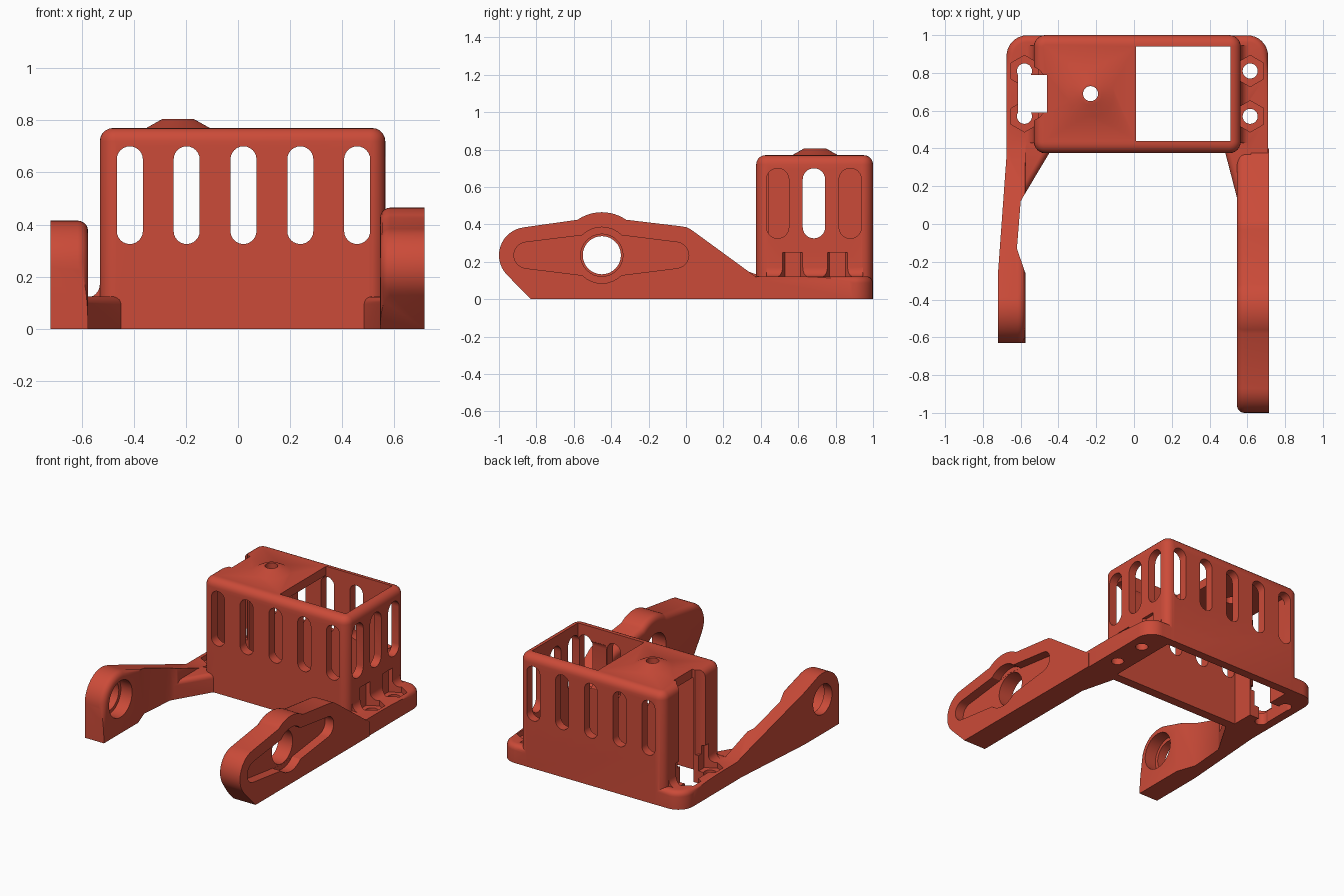
import bpy, bmesh
from math import sin, cos, radians

if "Cube" in bpy.data.objects:
    bpy.data.objects.remove(bpy.data.objects["Cube"])

AX = {'x': lambda a, b, h: (h, a, b), 'y': lambda a, b, h: (a, h, b), 'z': lambda a, b, h: (a, b, h)}


def arc(cx, cy, r, a0, a1, n=12):
    return [(cx + r * cos(radians(a0 + (a1 - a0) * i / n)),
             cy + r * sin(radians(a0 + (a1 - a0) * i / n))) for i in range(n + 1)]


def circle(cx, cy, r, n=32):
    return arc(cx, cy, r, 0, 360, n)[:-1]


def slot(cx, z0, z1, r):
    return arc(cx, z1 - r, r, 0, 180) + arc(cx, z0 + r, r, 180, 360)


def rect(x0, x1, y0, y1):
    return [(x0, y0), (x1, y0), (x1, y1), (x0, y1)]


def prism(name, pts, axis, lo, hi, bevel=0, pick=None):
    """Extrude a 2D profile along an axis; optionally round the edges chosen by pick."""
    bm = bmesh.new()
    rows = [[bm.verts.new(AX[axis](a, b, h)) for a, b in pts] for h in (lo, hi)]
    bm.faces.new(rows[0])
    bm.faces.new(rows[1])
    n = len(pts)
    for i in range(n):
        j = (i + 1) % n
        bm.faces.new((rows[0][i], rows[0][j], rows[1][j], rows[1][i]))
    bmesh.ops.recalc_face_normals(bm, faces=bm.faces)
    if bevel:
        edges = [e for e in bm.edges if all(pick(v.co) for v in e.verts)]
        bmesh.ops.bevel(bm, geom=edges, offset=bevel, segments=5, profile=0.5,
                        affect='EDGES', clamp_overlap=False)
    me = bpy.data.meshes.new(name)
    bm.to_mesh(me)
    bm.free()
    ob = bpy.data.objects.new(name, me)
    bpy.context.collection.objects.link(ob)
    return ob


def combine(a, b, op):
    """Apply a boolean and remove the helper."""
    m = a.modifiers.new(op, 'BOOLEAN')
    m.operation, m.object, m.solver = op, b, 'EXACT'
    dg = bpy.context.evaluated_depsgraph_get()
    me = bpy.data.meshes.new_from_object(a.evaluated_get(dg))
    a.modifiers.clear()
    a.data = me
    bpy.data.objects.remove(b)


def cut(a, *args):
    combine(a, prism('cutter', *args), 'DIFFERENCE')


def add(a, b):
    combine(a, b, 'UNION')


# Housing shell with rounded corners and top
r = 0.06
shell = (arc(0.565 - r, 1 - r, r, 0, 90, 6) + arc(-0.53 + r, 1 - r, r, 90, 180, 6)
         + arc(-0.53 + r, 0.375 + r, r, 180, 270, 6) + arc(0.565 - r, 0.375 + r, r, 270, 360, 6))
bracket = prism('bracket', shell, 'z', 0, 0.77, 0.05, lambda c: c.z > 0.76)

# Base flange, rounded at the rear corners
flange = [(-0.675, 0.376), (0.71, 0.376)] + arc(0.6, 0.889, 0.11, 0, 90, 8) + arc(-0.565, 0.889, 0.11, 90, 180, 8)
add(bracket, prism('flange', flange, 'z', 0, 0.122, 0.035,
                   lambda c: c.z > 0.12 and c.y > 0.37 and not 0 < c.x < 0 and (c.y > 0.38 or abs(c.x) > 9)))

# Fillets between housing and flange
for wall, s in ((-0.53, -1), (0.565, 1)):
    pts = [(wall + s * (0.05 + x), 0.17 + z) for x, z in arc(0, 0, 0.05, 180, 270, 6)] if s > 0 else \
          [(wall - 0.05 + x, 0.17 + z) for x, z in arc(0, 0, 0.05, 0, -90, 6)]
    pts += [(wall + s * 0.05, 0.1), (wall - s * 0.02, 0.1), (wall - s * 0.02, 0.17)]
    add(bracket, prism('fillet', pts, 'y', 0.43, 0.945))

# Raised boss on the top plate
bpy.ops.mesh.primitive_cone_add(vertices=40, radius1=0.14, radius2=0.06, depth=0.045, location=(-0.23, 0.69, 0.7825))
add(bracket, bpy.context.object)

# Right arm: outline with hub bump and rounded tip
right = ([(0.40, 0.10), (0.03, 0.37), (0.005, 0.384), (-0.03, 0.39)]
         + arc(-0.45, 0.235, 0.23, 55.6, 124.4) + arc(-0.85, 0.235, 0.15, 98, 225, 14)
         + [(-0.83, 0), (0.40, 0)])
right_arm = prism('right_arm', right, 'x', 0.545, 0.715, 0.04, lambda c: c.x < 0.55 and c.z > 0.001)
# Recess for the lever and the hub bore
lever = (arc(-0.85, 0.235, 0.07, 97, 263) + [(-0.45, 0.115)]
         + arc(-0.055, 0.235, 0.07, -83, 83) + [(-0.45, 0.355)])
cut(right_arm, lever, 'x', 0.65, 0.8)
cut(right_arm, circle(-0.45, 0.235, 0.15), 'x', 0.651, 0.8)
cut(right_arm, circle(-0.45, 0.235, 0.113), 'x', 0.5, 0.8)

# Left arm: rounded head tapering down to the base
left = arc(-0.45, 0.235, 0.18, 69.6, 180, 16) + [(-0.63, 0), (0.42, 0), (0.42, 0.117)]
left_arm = prism('left_arm', left, 'x', -0.72, -0.575, 0.04, lambda c: c.x > -0.58 and c.z > 0.001 and c.y < 0.41)
cut(left_arm, [(-0.575, -0.26), (-0.62, -0.13), (-0.60, 0.12), (-0.575, 0.165), (-0.5, 0.165), (-0.5, -0.26)],
    'z', -0.1, 0.6)
cut(left_arm, [(-0.72, -0.26), (-0.675, 0.36), (-0.675, 0.5), (-0.8, 0.5), (-0.8, -0.26)], 'z', -0.1, 0.6)
cut(left_arm, circle(-0.45, 0.235, 0.125), 'x', -0.66, -0.5)
cut(left_arm, circle(-0.45, 0.235, 0.102), 'x', -0.8, -0.5)

# Gussets at both arm roots
add(bracket, right_arm)
add(bracket, left_arm)
add(bracket, prism('left_gusset', [(-0.44, 0.39), (-0.601, 0.12), (-0.65, 0.12), (-0.65, 0.39)], 'z', 0, 0.124,
                   0.03, lambda c: c.z > 0.12 and c.x > -0.62))
add(bracket, prism('right_gusset', [(0.48, 0.39), (0.55, 0.12), (0.62, 0.12), (0.62, 0.39)], 'z', 0, 0.124,
                   0.03, lambda c: c.z > 0.12 and c.x < 0.56))

# Hollow interior, top window and boss hole
cut(bracket, rect(-0.47, 0.51, 0.44, 0.94), 'z', -0.1, 0.71)
cut(bracket, rect(0.01, 0.51, 0.44, 0.94), 'z', 0.6, 0.9)
cut(bracket, circle(-0.23, 0.69, 0.04, 24), 'z', 0.6, 0.9)

# Cable slot with softened edges in the left wall, continued through the flange
cut(bracket, [(-0.56, 0.54), (-0.53, 0.548), (-0.5, 0.565), (-0.48, 0.59), (-0.46, 0.59),
              (-0.46, 0.79), (-0.48, 0.79), (-0.5, 0.815), (-0.53, 0.832), (-0.56, 0.84)], 'z', 0.19, 0.9)
cut(bracket, rect(-0.615, -0.465, 0.59, 0.79), 'z', -0.1, 0.9)

# Vent slots: through front and back walls, and in the right wall
for i in range(5):
    cut(bracket, slot(-0.415 + 0.218 * i, 0.325, 0.70, 0.05), 'y', 0.2, 1.2)
for y in (0.49, 0.684, 0.878):
    cut(bracket, slot(y, 0.325, 0.70, 0.06), 'x', 0.3, 0.8)

# Screw holes with hexagonal nut pockets
for x in (-0.58, 0.615):
    for y in (0.57, 0.81):
        cut(bracket, arc(x, y, 0.083, 30, 330, 5), 'z', 0.085, 0.25)
        cut(bracket, circle(x, y, 0.04, 24), 'z', -0.1, 0.2)

# Finish: shading and colour
mat = bpy.data.materials.new('red_plastic')
mat.diffuse_color = (0.60, 0.07, 0.04, 1)
mat.use_nodes = True
mat.node_tree.nodes["Principled BSDF"].inputs["Base Color"].default_value = mat.diffuse_color
bracket.data.materials.clear()
bracket.data.materials.append(mat)
bpy.ops.object.select_all(action='DESELECT')
bracket.select_set(True)
bpy.context.view_layer.objects.active = bracket
bpy.ops.object.shade_smooth_by_angle(angle=radians(30))
